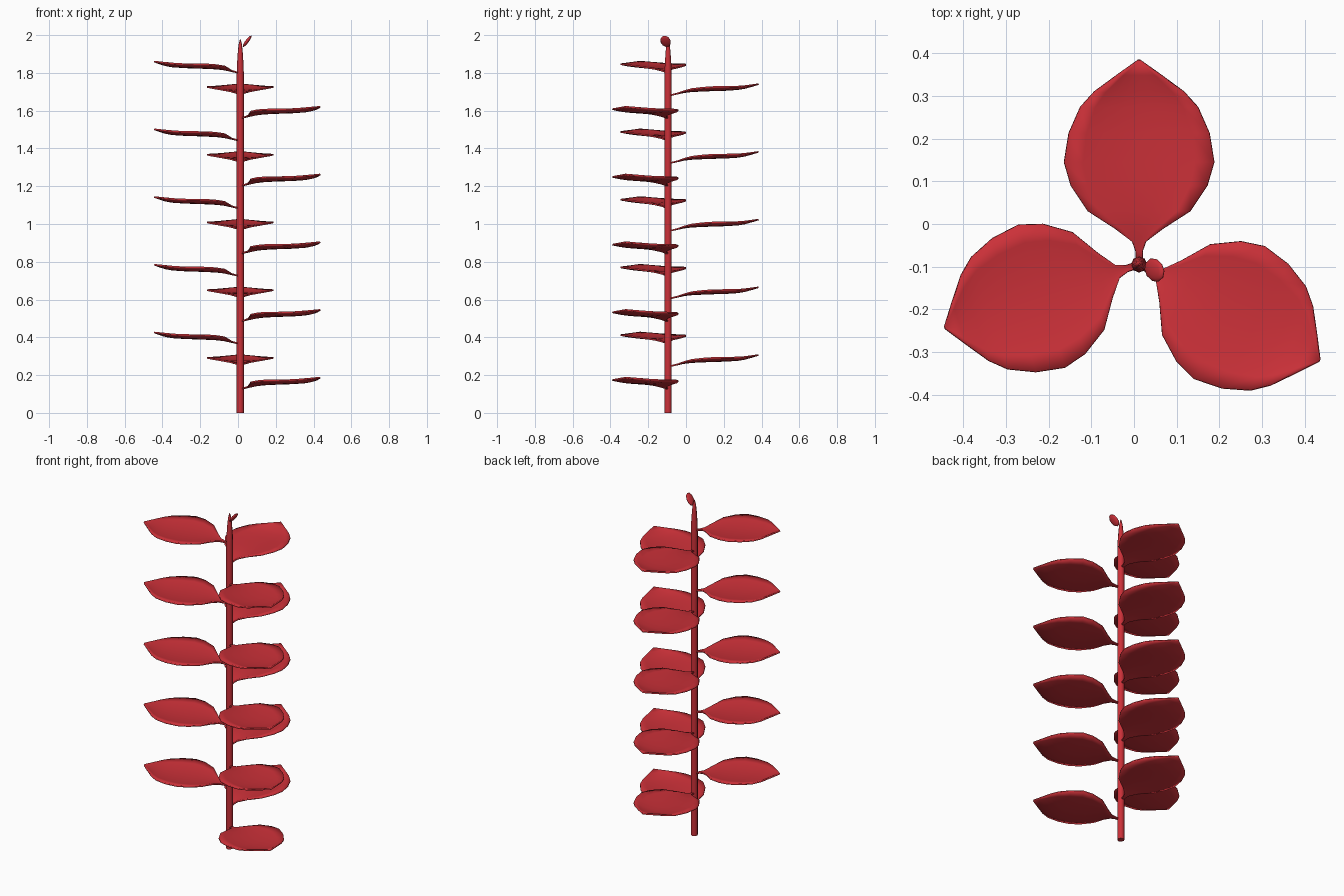
import bpy, bmesh
from math import radians
from mathutils import Vector, Matrix

if "Cube" in bpy.data.objects:
    bpy.data.objects.remove(bpy.data.objects["Cube"])

CX, CY = 0.012, -0.095   # stem axis

red = bpy.data.materials.new("red")
red.diffuse_color = (0.6, 0.03, 0.04, 1)
red.use_nodes = True
red.node_tree.nodes["Principled BSDF"].inputs["Base Color"].default_value = red.diffuse_color


def finish(name, bm):
    bmesh.ops.recalc_face_normals(bm, faces=bm.faces)
    for f in bm.faces:
        f.smooth = True
    me = bpy.data.meshes.new(name)
    bm.to_mesh(me)
    bm.free()
    me.materials.append(red)
    return me


def add(name, me):
    ob = bpy.data.objects.new(name, me)
    bpy.context.collection.objects.link(ob)
    return ob


# stem: eight-sided tube, tapering to a point
bm = bmesh.new()
prev = None
for z, r in [(0, .019), (1.79, .019), (1.85, .017), (1.91, .013), (1.95, .009), (1.978, .002)]:
    ring = bmesh.ops.create_circle(bm, segments=8, radius=r,
                                   matrix=Matrix.Translation((0, 0, z)))["verts"]
    if prev:
        for i in range(8):
            j = (i + 1) % 8
            bm.faces.new((prev[i], prev[j], ring[j], ring[i]))
    else:
        bm.faces.new(ring)
    prev = ring
bm.faces.new(prev)
stem = add("stem", finish("stem", bm))
stem.location = (CX, CY, 0)
bpy.context.view_layer.objects.active = stem
stem.select_set(True)
bpy.ops.object.shade_smooth_by_angle(angle=radians(50))

# leaf blade along +x: distance from stem, half width, midrib height
rows = [(0, .008, 0), (.03, .008, .007), (.053, .016, .012), (.083, .055, .019),
        (.125, .12, .024), (.185, .16, .027), (.24, .176, .029), (.308, .165, .031),
        (.369, .138, .035), (.405, .105, .041), (.445, .05, .052), (.479, .002, .062)]
bm = bmesh.new()
N = 8
grid = []
for s, w, z in rows:
    cup = 0.018 * (w / .176)
    grid.append([bm.verts.new((s, w * t, z + cup * t * t))
                 for t in [2 * i / N - 1 for i in range(N + 1)]])
for a, b in zip(grid, grid[1:]):
    for i in range(N):
        bm.faces.new((a[i], b[i], b[i + 1], a[i + 1]))
leaf_mesh = finish("leaf", bm)

# fifteen leaves spiralling up the stem in three directions
for k in range(15):
    leaf = add(f"leaf_{k + 1}", leaf_mesh)
    leaf.location = (CX, CY, 0.125 + 0.1195 * k)
    leaf.rotation_euler.z = radians((-28, 90, 198)[k % 3])
    sol = leaf.modifiers.new("thickness", "SOLIDIFY")
    sol.thickness = 0.008
    sol.offset = 0

# small leaf bud at the top
axis = Vector((0.045, -0.022, 0.06)).normalized()
side = Vector((0, 1, 0))
side = (side - axis * side.dot(axis)).normalized()
rot = Matrix((axis, side, axis.cross(side))).transposed().to_4x4()
bm = bmesh.new()
bmesh.ops.create_uvsphere(bm, u_segments=10, v_segments=8, radius=1)
bmesh.ops.transform(bm, verts=bm.verts,
                    matrix=rot @ Matrix.Diagonal((.038, .027, .009, 1)))
bud = add("top_bud", finish("top_bud", bm))
bud.location = (0.048, -0.108, 1.967)
